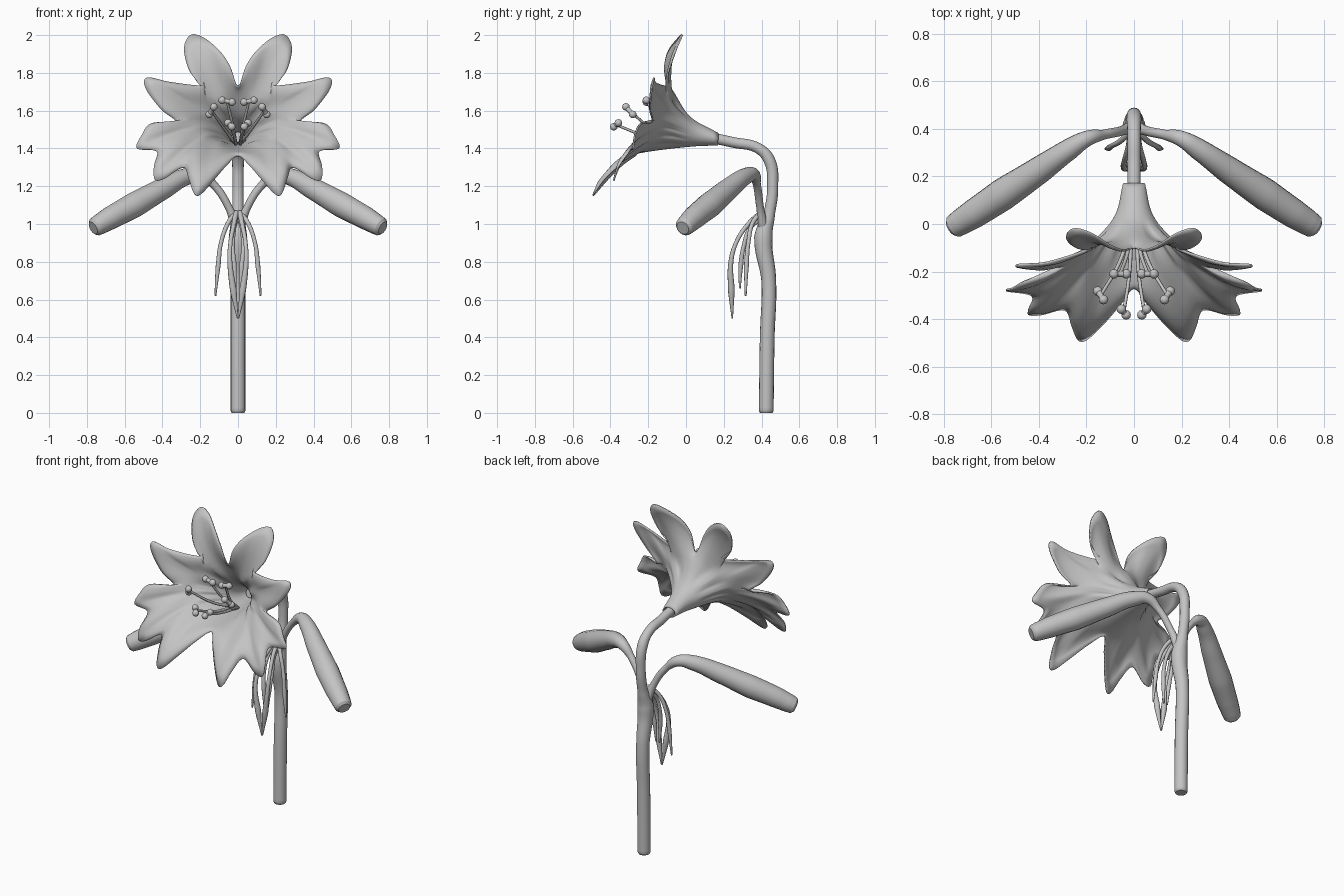
import bpy, math
from mathutils import Vector

cube = bpy.data.objects.get("Cube")
if cube:
    bpy.data.objects.remove(cube)

grey = bpy.data.materials.new("plain_grey")
grey.use_nodes = True
colour = (0.55, 0.55, 0.55, 1)
grey.diffuse_color = colour
grey.node_tree.nodes["Principled BSDF"].inputs["Base Color"].default_value = colour


def finish(obj, angle=60):
    bpy.ops.object.select_all(action='DESELECT')
    obj.select_set(True)
    bpy.context.view_layer.objects.active = obj
    if obj.type == 'CURVE':
        bpy.ops.object.convert(target='MESH')
        obj = bpy.context.object
    obj.data.materials.clear()
    obj.data.materials.append(grey)
    bpy.ops.object.shade_smooth_by_angle(angle=math.radians(angle))
    return obj


def tube(name, points, radii, side=1, sides=4):
    """Round tapered tube along a smooth path; side = -1 mirrors it."""
    curve = bpy.data.curves.new(name, 'CURVE')
    curve.dimensions = '3D'
    curve.bevel_depth = 1
    curve.bevel_resolution = sides
    curve.resolution_u = 8
    curve.use_fill_caps = True
    spline = curve.splines.new('BEZIER')
    spline.bezier_points.add(len(points) - 1)
    for bp, (x, y, z), r in zip(spline.bezier_points, points, radii):
        bp.co = (x * side, y, z)
        bp.radius = r
        bp.handle_left_type = bp.handle_right_type = 'AUTO'
    obj = bpy.data.objects.new(name, curve)
    bpy.context.collection.objects.link(obj)
    return finish(obj)


def ball(name, centre, radius):
    bpy.ops.mesh.primitive_uv_sphere_add(segments=12, ring_count=8, radius=radius, location=centre)
    bpy.context.object.name = name
    finish(bpy.context.object)


def catmull(a, b, c, d, t):
    return 0.5 * (2 * b + (c - a) * t + (2 * a - 5 * b + 4 * c - d) * t * t
                  + (3 * b - a - 3 * c + d) * t ** 3)


# Main stem, arching forward into the flower
tube("stem",
     [(0, .425, 0), (0, .425, .012), (0, .43, .4), (0, .438, .7), (0, .41, .93), (0, .442, 1.06),
      (0, .459, 1.2), (0, .44, 1.34), (0, .38, 1.402), (0, .25, 1.432), (0, .12, 1.46)],
     [.033, .039, .039, .039, .049, .03, .029, .031, .028, .028, .028], sides=6)

# Petal rim of one half, from the top notch round to the bottom notch
half_rim = [Vector(p) for p in (
    (0, -.1, 1.73), (.045, -.11, 1.84), (.1, -.09, 1.92), (.18, -.04, 1.985), (.25, -.02, 2),
    (.285, -.05, 1.93), (.255, -.09, 1.81), (.18, -.1, 1.735),
    (.36, -.16, 1.75), (.48, -.17, 1.775), (.49, -.18, 1.72), (.41, -.19, 1.61), (.33, -.18, 1.54),
    (.46, -.24, 1.53), (.51, -.27, 1.47), (.535, -.28, 1.4), (.43, -.3, 1.385),
    (.445, -.36, 1.3), (.44, -.38, 1.235), (.39, -.38, 1.24), (.29, -.36, 1.3),
    (.26, -.43, 1.24), (.235, -.485, 1.165), (.2, -.485, 1.155), (.13, -.42, 1.23),
    (.06, -.34, 1.31), (0, -.27, 1.36))]
mirror = [Vector((-p.x, p.y, p.z)) for p in half_rim[-2:0:-1]]
keys = half_rim + mirror
n = len(keys)
rim = [catmull(keys[i - 1], keys[i], keys[(i + 1) % n], keys[(i + 2) % n], k / 5)
       for i in range(n) for k in range(5)]


def ring_point(angle, top, bottom, width):
    """Point on a tilted oval given its top and bottom (y, z) and half width."""
    s = (1 + math.sin(angle)) / 2
    return Vector((width * math.cos(angle),
                   bottom[0] + (top[0] - bottom[0]) * s,
                   bottom[1] + (top[1] - bottom[1]) * s))


# Flower: trumpet ovals flaring out to recurved petals
rings = [((.17, 1.478), (.17, 1.42), .042),
         ((.02, 1.565), (.02, 1.413), .085),
         ((-.07, 1.7), (-.21, 1.385), .235)]
steps = 6
m = len(rim)
rows = [[] for _ in range(3 * steps + 1)]
for i, p in enumerate(rim):
    near = sum((rim[(i + k) % m] for k in range(-7, 8)), Vector()) / 15
    a = math.atan2(near.z - 1.52, near.x)
    path = [ring_point(a, *r) for r in rings] + [p]
    reach = (p - path[2]).length
    curl = Vector((0, 1, min(0, math.sin(a)))) * reach
    path = [2 * path[0] - path[1]] + path + [2 * p - path[2] + curl]
    for j in range(len(rows)):
        seg = min(j // steps, 2)
        rows[j].append(catmull(*path[seg:seg + 4], (j - seg * steps) / steps))
verts = [v for row in rows for v in row]
faces = [(j * m + i, j * m + (i + 1) % m, (j + 1) * m + (i + 1) % m, (j + 1) * m + i)
         for j in range(len(rows) - 1) for i in range(m)]
mesh = bpy.data.meshes.new("flower")
mesh.from_pydata(verts, [], faces)
flower = bpy.data.objects.new("flower", mesh)
bpy.context.collection.objects.link(flower)
solid = flower.modifiers.new("thickness", 'SOLIDIFY')
solid.thickness = .008
solid.offset = 0
finish(flower, 80)

for side, label in ((1, "left"), (-1, "right")):
    # Stamens: thin filament with a dumbbell anther
    stamens = [((.058, -.21, 1.65), (.026, 0, .005)),
               ((.14, -.3, 1.6), (.012, .018, -.02)),
               ((.043, -.37, 1.525), (.01, .012, .01))]
    for k, (tip, spread) in enumerate(stamens, 1):
        x, y, z = tip
        tube(f"{label}_filament_{k}",
             [(.012, -.02, 1.425), (x * .45, y * .55, 1.42 + (z - 1.42) * .4), tip],
             [.01, .008, .007], side, 2)
        ends = [Vector(tip) + Vector(spread) * s for s in (-1, 0, 1)]
        tube(f"{label}_anther_{k}", ends, [.015, .012, .015], side, 3)
        for e in (ends[0], ends[2]):
            ball(f"{label}_anther_lobe_{k}", (e.x * side, e.y, e.z), .02)

    # Closed bud on its own stalk
    tube(f"{label}_bud",
         [(.01, .41, .98), (.05, .392, 1.09), (.13, .375, 1.21), (.2, .358, 1.262), (.27, .315, 1.252),
          (.4, .225, 1.185), (.55, .125, 1.1), (.67, .045, 1.035), (.73, .007, 1.0), (.756, -.01, .985),
          (.767, -.017, .979)],
         [.026, .02, .021, .034, .045, .058, .068, .062, .055, .05, .036], side, 6)

    # Hanging leaflets below the fork
    tube(f"{label}_outer_leaflet",
         [(.01, .4, 1.06), (.05, .355, 1.01), (.09, .33, .9), (.105, .32, .78), (.12, .316, .62)],
         [.014, .012, .011, .013, .005], side, 3)
    tube(f"{label}_front_leaflet",
         [(.01, .4, 1.06), (.022, .33, 1.0), (.04, .265, .9), (.043, .238, .8), (.025, .24, .65), (.002, .245, .5)],
         [.016, .012, .011, .013, .018, .004], side, 3)
    tube(f"{label}_inner_leaflet",
         [(.01, .4, 1.03), (.02, .34, .98), (.028, .305, .88), (.02, .29, .78), (.012, .285, .66)],
         [.014, .011, .011, .013, .005], side, 3)
